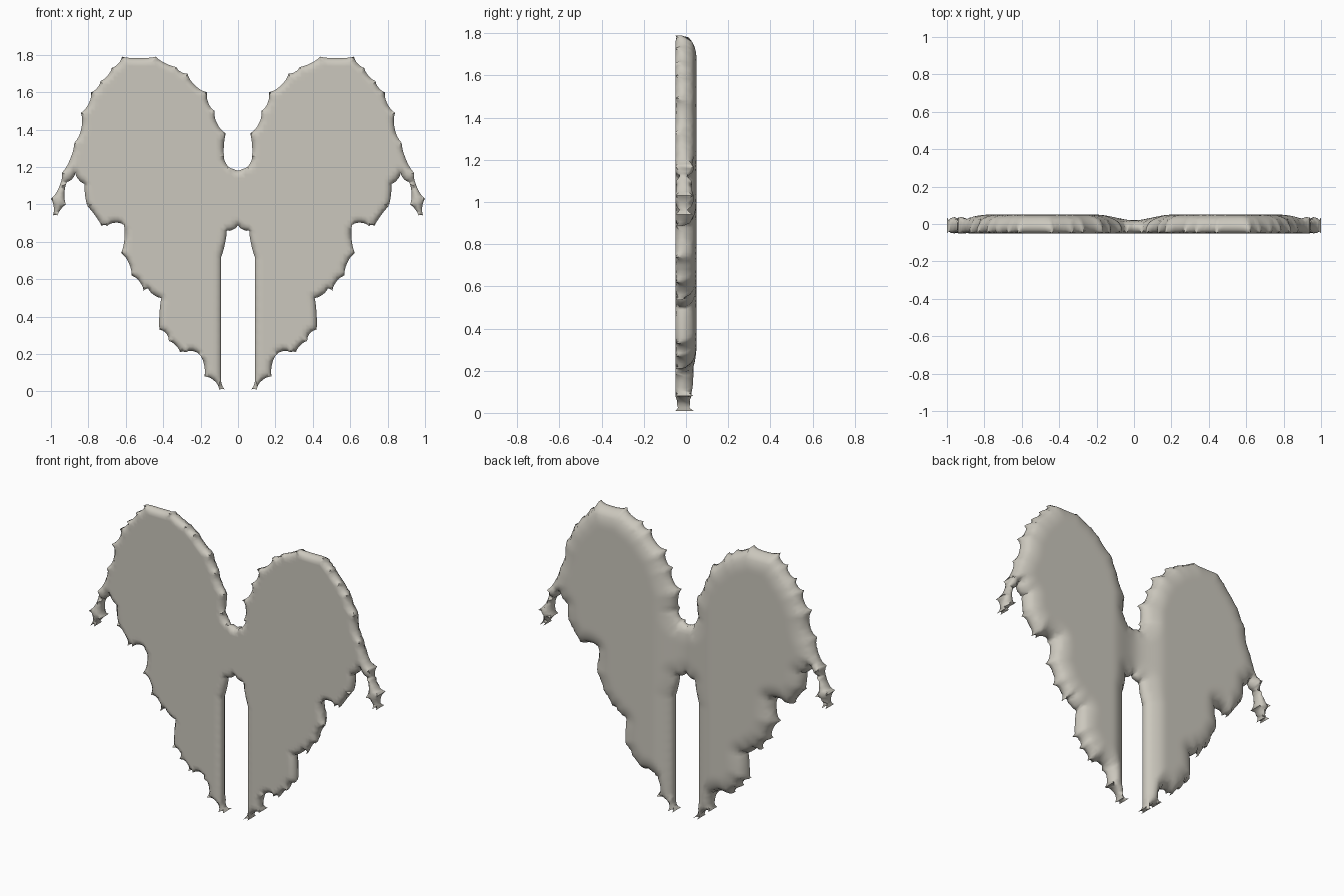
import bpy, bmesh, math
from mathutils import Vector, kdtree
from mathutils.geometry import delaunay_2d_cdt

cube = bpy.data.objects.get("Cube")
if cube:
    bpy.data.objects.remove(cube)

FRONT, BACK = -0.05, 0.05
BEVEL = 0.11      # width of the rounded rim on the back
STEP = 0.02       # interior grid spacing

# Half outline in hundredths: spike x, spike z, depth of the scallop that follows
SPIKES = [
    (0, 118, 0), (4, 119.5, 1), (7.5, 126, .5), (6.5, 138, 1.8), (12.5, 150, 1.5),
    (16.5, 160, 1.8), (27, 170, 1), (33, 173.5, .8), (44, 179, .8),
    (62, 179, 1), (67.5, 173, 1), (73.5, 166, 1), (78.5, 160, 1.5),
    (84, 149, 2), (87.5, 133, 1.2), (94, 117, 1.5), (100, 103, 1),
    (99, 94, .5), (96.5, 94, .6), (92, 100, 1), (91.5, 112, -1), (87, 117, -1),
    (82, 111, -.5), (80.5, 99, .5), (73, 88.5, .5), (70, 88.5, 1.5),
    (61, 89, 1), (62.5, 74, 1.5), (57, 62, 1.5), (50.5, 53.5, .5), (48, 55, -1),
    (41, 50, -.5), (42, 33, 1.5), (37, 27, 1), (31, 21, .3), (28, 21, 1.5),
    (20, 19, 1), (18, 8, 1.8), (10, 1, .3), (7, 1, .8), (9, 8, 0),
    (9, 72, -.5), (6, 86, -1), (0, 89, 0)]


def scallops(spikes):
    """Sample the half outline; each point is (x, z, how close to a spike)."""
    points = []
    for (ax, az, sag), (bx, bz, _) in zip(spikes, spikes[1:]):
        a, b = Vector((ax, az)) / 100, Vector((bx, bz)) / 100
        run = b - a
        inward = Vector((run.y, -run.x)).normalized() * sag / 100
        count = max(4, round(run.length / 0.012))
        for i in range(count):
            t = i / count
            far = abs(2 * t - 1)
            p = a + run * t + inward * (1 - far ** 2.5)
            points.append((p.x, p.y, far ** 4 if sag > 0 else 0))
    return points


# Full outline by mirroring the half
half = scallops(SPIKES)
last = (0, SPIKES[-1][1] / 100, 0)
outline = half + [last] + [(-x, z, s) for x, z, s in reversed(half[1:])]
rim = [Vector((x, z)) for x, z, _ in outline]
count = len(rim)

tree = kdtree.KDTree(count)
for i, p in enumerate(rim):
    tree.insert((p.x, p.y, 0), i)
tree.balance()

# Interior grid, kept clear of the rim
grid = []
for i in range(-50, 51):
    for j in range(0, 91):
        p = Vector((i * STEP, j * STEP))
        if tree.find((p.x, p.y, 0))[2] > 0.009:
            grid.append(p)

edges = [(i, (i + 1) % count) for i in range(count)]
flat, _, tris, *_ = delaunay_2d_cdt(rim + grid, edges, [], 1, 1e-6)


def depths(p):
    """Front and back depth of the sheet at a point of the outline plane."""
    _, index, dist = tree.find((p.x, p.y, 0))
    spike = outline[index][2]
    front = FRONT + 0.02 * (1 - spike) * max(0, 1 - dist / 0.025) ** 2
    rim_back = -0.005 - 0.02 * spike
    if abs(p.x) > 0.9 or p.y < 0.1:           # thick ends of strands and tails
        rim_back = 0.005 + 0.03 * spike
    k = min(1, abs(p.x) / 0.2)
    top = 0.02 + (BACK - 0.02) * k * k * (3 - 2 * k)   # thinner bridge
    u = min(1, dist / BEVEL)
    return front, rim_back + (max(top, rim_back) - rim_back) * math.sqrt(1 - (1 - u) ** 2)


# Front sheet, back sheet and the wall between them
bm = bmesh.new()
front_verts, back_verts = [], []
for p in flat:
    f, b = depths(p)
    front_verts.append(bm.verts.new((p.x, f, p.y)))
    back_verts.append(bm.verts.new((p.x, b, p.y)))
sides = {}
for tri in tris:
    bm.faces.new([front_verts[i] for i in tri])
    bm.faces.new([back_verts[i] for i in reversed(tri)])
    for a, b in zip(tri, tri[1:] + tri[:1]):
        sides[(a, b)] = True
for a, b in sides:
    if (b, a) not in sides:
        bm.faces.new((front_verts[b], front_verts[a], back_verts[a], back_verts[b]))
bmesh.ops.delete(bm, geom=[v for v in bm.verts if not v.link_faces], context='VERTS')
bmesh.ops.recalc_face_normals(bm, faces=bm.faces)

mesh = bpy.data.meshes.new("ragged_wings")
bm.to_mesh(mesh)
bm.free()
wings = bpy.data.objects.new("ragged_wings", mesh)
bpy.context.collection.objects.link(wings)

# Warm pale grey
color = (0.60, 0.575, 0.51, 1)
mat = bpy.data.materials.new("warm_pale_grey")
mat.use_nodes = True
mat.diffuse_color = color
mat.node_tree.nodes["Principled BSDF"].inputs["Base Color"].default_value = color
mesh.materials.append(mat)

bpy.ops.object.select_all(action='DESELECT')
wings.select_set(True)
bpy.context.view_layer.objects.active = wings
bpy.ops.object.shade_smooth_by_angle(angle=math.radians(65))
